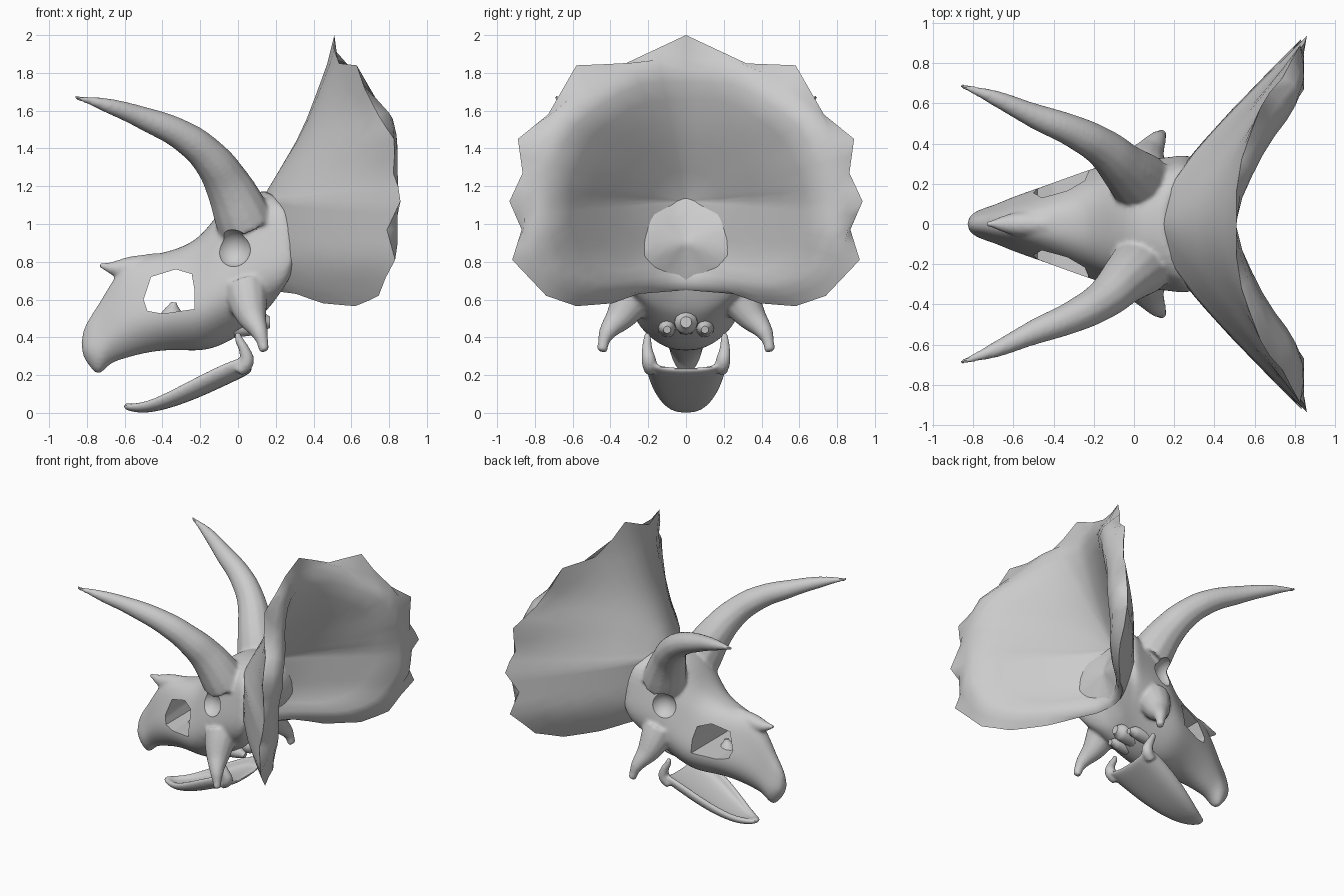
import bpy, bmesh, math

if "Cube" in bpy.data.objects:
    bpy.data.objects.remove(bpy.data.objects["Cube"])


def recalc(me):
    bm = bmesh.new()
    bm.from_mesh(me)
    bmesh.ops.recalc_face_normals(bm, faces=bm.faces)
    bm.to_mesh(me)
    bm.free()


def make(name, verts, faces, levels=0):
    me = bpy.data.meshes.new(name)
    me.from_pydata(verts, [], faces)
    recalc(me)
    ob = bpy.data.objects.new(name, me)
    bpy.context.collection.objects.link(ob)
    if levels:
        apply(ob, 'SUBSURF', levels=levels)
    return ob


def select(*obs):
    bpy.ops.object.select_all(action='DESELECT')
    for ob in obs:
        ob.select_set(True)
    bpy.context.view_layer.objects.active = obs[0]


def apply(ob, kind, **settings):
    m = ob.modifiers.new(kind, kind)
    for k, v in settings.items():
        setattr(m, k, v)
    select(ob)
    bpy.ops.object.modifier_apply(modifier=m.name)


def smooth(ob, angle=40):
    select(ob)
    bpy.ops.object.shade_smooth_by_angle(angle=math.radians(angle))


def cut(ob, cutter):
    apply(ob, 'BOOLEAN', operation='DIFFERENCE', solver='EXACT', object=cutter)
    bpy.data.objects.remove(cutter)


def blend(obs, voxel, steps):
    """Fuse overlapping parts into one softly blended skin."""
    select(*obs)
    bpy.ops.object.join()
    apply(obs[0], 'REMESH', mode='VOXEL', voxel_size=voxel)
    apply(obs[0], 'SMOOTH', factor=.5, iterations=steps)
    return obs[0]


def loft_faces(rows, n, closed):
    last = n if closed else n - 1
    return [(r * n + i, r * n + (i + 1) % n, (r + 1) * n + (i + 1) % n, (r + 1) * n + i)
            for r in range(rows - 1) for i in range(last)]


def tube(name, pts):
    """Tapered tube through (x, y, z, radius) points."""
    cu = bpy.data.curves.new(name, 'CURVE')
    cu.dimensions = '3D'
    cu.bevel_depth = 1
    cu.bevel_resolution = 4
    cu.use_fill_caps = True
    sp = cu.splines.new('BEZIER')
    sp.resolution_u = 6
    sp.radius_interpolation = 'CARDINAL'
    sp.bezier_points.add(len(pts) - 1)
    for p, (x, y, z, r) in zip(sp.bezier_points, pts):
        p.co, p.radius = (x, y, z), r
        p.handle_left_type = p.handle_right_type = 'AUTO'
    ob = bpy.data.objects.new(name, cu)
    bpy.context.collection.objects.link(ob)
    select(ob)
    bpy.ops.object.convert(target='MESH')
    smooth(bpy.context.object)
    return bpy.context.object


def pair(name, pts):
    return [tube(f"{name}_{side}", [(x, y * s, z, r) for x, y, z, r in pts])
            for side, s in (("left", 1), ("right", -1))]


def lerp(table, v):
    if v <= table[0][0]:
        return table[0][1]
    for (a, fa), (b, fb) in zip(table, table[1:]):
        if v <= b:
            return fa + (fb - fa) * (v - a) / (b - a)
    return table[-1][1]


def sweep(y):
    """How far the frill sweeps back at a distance y from the middle."""
    return math.sqrt(y * y + .09) - .3


# Skull body: x, bottom, top, half width, top width share, backward sweep
sections = [(-.83, .31, .42, .03, .6, 0), (-.79, .25, .50, .065, .6, 0), (-.735, .18, .58, .085, .6, 0),
            (-.69, .26, .66, .10, .6, 0), (-.6, .285, .80, .14, .55, 0), (-.5, .315, .83, .175, .6, 0),
            (-.35, .335, .86, .23, .65, 0), (-.2, .32, .92, .285, .7, 0), (-.09, .35, 1.09, .315, .75, 0),
            (.03, .42, 1.17, .325, .8, .2), (.11, .5, 1.17, .34, .85, .7), (.17, .58, 1.2, .36, .9, 1.09)]
verts = []
for x, lo, hi, w, tw, sw in sections:
    half = [(0, 1), (.55 * tw, .98), (tw, .86), ((1 + tw) / 2, .65), (1.03, .4), (.9, .2), (.42, .02), (0, 0)]
    ring = half + [(-y, z) for y, z in half[-2:0:-1]]
    verts += [(x + sw * sweep(y * w), y * w, lo + z * (hi - lo)) for y, z in ring]
n = 14
faces = loft_faces(len(sections), n, True)
faces += [tuple(range(n)), tuple(range(len(verts) - n, len(verts)))]
parts = [make("skull", verts, faces, 2)]

# Nose horn, brow horns and cheek spikes grow out of the skull
parts += [tube("nose_horn", [(-.42, 0, .8, .05), (-.56, 0, .77, .06), (-.65, 0, .765, .042), (-.735, 0, .782, .012)])]
parts += pair("brow_horn", [(.04, .2, 1.0, .155), (-.05, .28, 1.2, .125), (-.15, .375, 1.35, .1),
                            (-.29, .455, 1.465, .083), (-.5, .54, 1.56, .062), (-.7, .63, 1.63, .038),
                            (-.865, .69, 1.672, .012)])
parts += pair("cheek_spike", [(.04, .25, .66, .12), (.07, .34, .52, .085), (.12, .425, .41, .042), (.14, .445, .325, .028)])
skull = blend(parts, .012, 8)

# Nasal opening through the snout
hole = [(-.5, .6), (-.46, .72), (-.33, .76), (-.245, .735), (-.23, .65), (-.23, .55), (-.4, .525), (-.48, .54)]
k = len(hole)
cut(skull, make("nose_cutter", [(x, y, z) for y in (-.6, .6) for x, z in hole],
                loft_faces(2, k, True) + [tuple(range(k)), tuple(range(k, 2 * k))]))
# Eye sockets
for s in (1, -1):
    bpy.ops.mesh.primitive_uv_sphere_add(segments=24, ring_count=16, radius=.1, location=(-.03, s * .33, .87))
    cut(skull, bpy.context.object)
smooth(skull)
tube("nasal_bump", [(-.35, 0, .5, .07), (-.345, 0, .55, .04), (-.34, 0, .585, .015)])

# Frill: rim points (y, z) of one half, from the top tip down
half = [(0, 2), (.32, 1.85), (.58, 1.84), (.73, 1.58), (.89, 1.45), (.865, 1.27), (.935, 1.12),
        (.87, .97), (.92, .81), (.74, .62), (.58, .565), (.39, .58), (.25, .63), (0, .65)]
rim = half + [(-y, z) for y, z in half[-2:0:-1]]
rim = [p for a, b in zip(rim, rim[1:] + rim[:1]) for p in (a, ((a[0] + b[0]) / 2, (a[1] + b[1]) / 2))]
m = len(rim)
# Evened-out outline used everywhere inside the scalloped edge
even = [tuple(sum(rim[(i + d) % m][c] for d in range(-2, 3)) / 5 for c in (0, 1)) for i in range(m)]
centre = [(.58, .25), (.66, .19), (.81, .12), (1.12, .12), (1.27, .21), (1.45, .315), (1.57, .37), (1.84, .47), (2, .51)]
spread = [(.58, 1.05), (1.15, 1.09), (1.3, .97), (1.45, .8), (1.58, .75), (1.84, .45)]


def frill_point(t, p, thick):
    y, z = p[0] * t, 1.12 + (p[1] - 1.12) * t
    x = lerp(centre, z) + lerp(spread, z) * sweep(y)
    x += thick * (.06 + .2 * abs(y))
    return (min(x, .845 if thick else .86), y, z)


rings = [(.02, 0), (.2, 0), (.4, 0), (.55, 0), (.7, 0), (.82, 0), (.92, 0), (1, 0),
         (.95, .4), (.88, .75), (.8, 1), (.68, 1), (.55, 1), (.4, 1), (.2, 1), (.02, 1)]
verts = [frill_point(t, p, th) for t, th in rings for p in (rim if t == 1 else even)]
faces = loft_faces(len(rings), m, True) + [tuple(range(m)), tuple(range(len(verts) - m, len(verts)))]
smooth(make("frill", verts, faces), 60)

# Lower jaw scoop: x, bottom, side top, half width
jaw = [(.085, .215, .30, .222), (-.02, .165, .285, .225), (-.2, .08, .2, .2), (-.35, .025, .12, .16),
       (-.48, -.005, .06, .105), (-.57, .005, .045, .055), (-.615, .025, .045, .02)]
verts = []
for x, lo, hi, w in jaw:
    for i in range(9):
        a = math.pi * i / 8
        c, s = math.cos(a), math.sin(a)
        verts.append((x, w * math.copysign(abs(c) ** .7, c), hi - (hi - lo) * abs(s) ** .8))
scoop = make("lower_jaw", verts, loft_faces(len(jaw), 9, False))
if sum(f.normal.z for f in scoop.data.polygons) > 0:
    scoop.data.flip_normals()
apply(scoop, 'SOLIDIFY', thickness=.04, offset=-1)
recalc(scoop.data)
apply(scoop, 'SUBSURF', levels=2)
arms = pair("jaw_arm", [(.0, .185, .22, .035), (.045, .195, .27, .04), (.035, .205, .33, .03),
                        (.005, .205, .39, .022), (-.005, .205, .425, .015)])
smooth(blend([scoop] + arms, .01, 5))

# Small knobs at the skull base
tube("skull_base_knob", [(.0, 0, .47, .06), (.12, 0, .48, .06), (.17, 0, .48, .03)])
pair("palate_knob", [(-.02, .1, .45, .05), (.08, .1, .45, .04), (.13, .1, .44, .02)])
